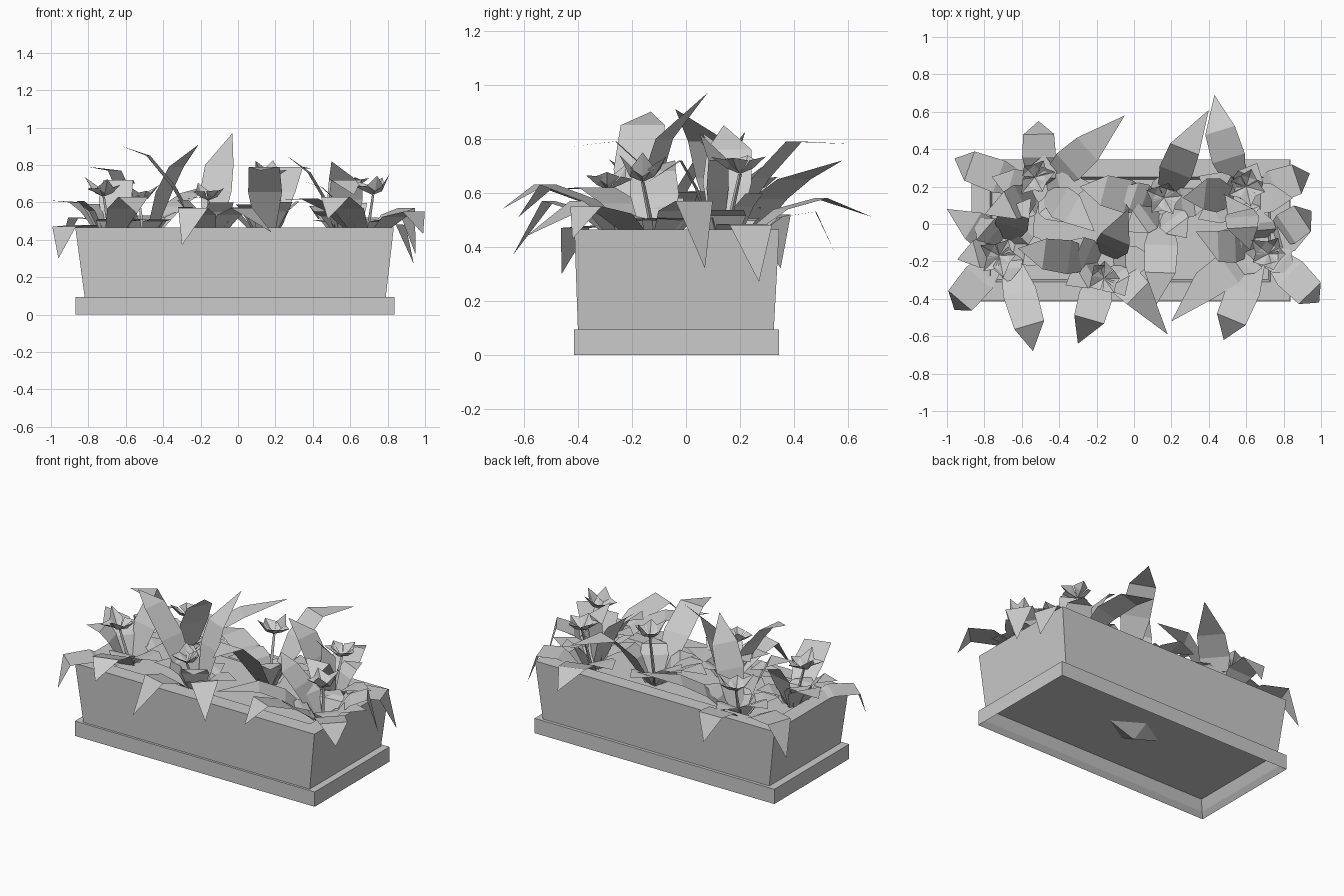
import bpy
import bmesh
import math
import random
from mathutils import Vector

random.seed(4)
default = bpy.data.objects.get("Cube")
if default:
    bpy.data.objects.remove(default, do_unlink=True)

SOIL = 0.42
grey = bpy.data.materials.new("plain_grey")
grey.use_nodes = True
grey.diffuse_color = (0.6, 0.6, 0.6, 1)
grey.node_tree.nodes["Principled BSDF"].inputs["Base Color"].default_value = grey.diffuse_color


def finish(name, bm):
    """Turn a bmesh into a flat-shaded grey object."""
    mesh = bpy.data.meshes.new(name)
    bm.to_mesh(mesh)
    bm.free()
    mesh.materials.append(grey)
    obj = bpy.data.objects.new(name, mesh)
    bpy.context.collection.objects.link(obj)
    return obj


def loft(bm, rings, close_start=False, close_end=False):
    """Skin a sequence of equal rings of points."""
    rows = [[bm.verts.new(p) for p in ring] for ring in rings]
    for low, high in zip(rows, rows[1:]):
        for i in range(len(low)):
            j = (i + 1) % len(low)
            bm.faces.new((low[i], low[j], high[j], high[i]))
    if close_start:
        bm.faces.new(rows[0][::-1])
    if close_end:
        bm.faces.new(rows[-1])


def rectangle(left, right, front, back, z, inset=0.0):
    left, right, front, back = left + inset, right - inset, front + inset, back - inset
    return [(left, front, z), (right, front, z), (right, back, z), (left, back, z)]


def tray_and_box():
    # Tray: a thin-edged foot, hollow underneath
    bm = bmesh.new()
    foot = (-0.87, 0.836, -0.415, 0.345)
    loft(bm, [rectangle(*foot, 0.09, 0.055), rectangle(*foot, 0.03, 0.025),
              rectangle(*foot, 0), rectangle(*foot, 0.095)], True, True)
    finish("tray", bm)

    # Box: flared walls, a flat rim and sunken soil
    bm = bmesh.new()
    hollow = (-0.77, 0.73, -0.31, 0.25)
    loft(bm, [rectangle(-0.82, 0.79, -0.40, 0.325, 0.095),
              rectangle(-0.87, 0.833, -0.413, 0.345, 0.465),
              rectangle(*hollow, 0.465), rectangle(*hollow, SOIL, 0.012)], True)
    finish("planter_box", bm)
    bm = bmesh.new()
    bm.faces.new([bm.verts.new(p) for p in rectangle(*hollow, SOIL, 0.012)])
    finish("soil", bm)

    # Root tip showing through the floor
    bm = bmesh.new()
    bmesh.ops.create_cone(bm, segments=4, radius1=0.01, radius2=0.19, depth=0.06)
    for v in bm.verts:
        v.co.y *= 0.6
        v.co.z += 0.062
    finish("root_tip", bm)


def leaf(bm, base, kink, tip, width):
    """Folded strip: narrow root, wide blade, bent pointed tip."""
    kink, tip = Vector(kink), Vector(tip)
    run = Vector((kink.x - base.x, kink.y - base.y, 0)).normalized()
    root = base + run * 0.03
    side = Vector((-run.y, run.x, 0)) * width / 2
    middle = root.lerp(kink, 0.55) + Vector((0, 0, 0.04))
    pairs = []
    for point, scale in ((root, 0.5), (middle, 1.1), (kink, 1.0)):
        pairs.append((bm.verts.new(point - side * scale), bm.verts.new(point + side * scale)))
    for (a, b), (c, d) in zip(pairs, pairs[1:]):
        bm.faces.new((a, c, d, b))
    bm.faces.new((pairs[-1][0], bm.verts.new(tip), pairs[-1][1]))


def flower(bm, base, centre):
    """Thin leaning stem with a cup of pointed, creased petals."""
    def stem_ring(p, r):
        return [p + Vector((r * math.cos(a), r * math.sin(a), 0))
                for a in (math.tau * k / 3 for k in range(3))]
    loft(bm, [stem_ring(base, 0.012), stem_ring(centre, 0.008)])
    petals = 5
    for k in range(petals):
        angle = math.tau * k / petals + random.uniform(-0.3, 0.3)
        out = Vector((math.cos(angle), math.sin(angle), 0))
        side = Vector((-out.y, out.x, 0)) * 0.045
        reach = random.uniform(0.08, 0.12)
        heart = bm.verts.new(centre)
        crease = bm.verts.new(centre + out * 0.05 + Vector((0, 0, 0.02)))
        end = bm.verts.new(centre + out * reach + Vector((0, 0, random.uniform(0.04, 0.11))))
        for s in (side, -side):
            edge = bm.verts.new(centre + out * 0.05 + s + Vector((0, 0, 0.05)))
            bm.faces.new((heart, crease, edge))
            bm.faces.new((crease, end, edge))


def plant(name, x, y, bloom, leaves):
    """One plant; leaf kinks and tips are given in hundredths."""
    base = Vector((x * 0.95, y * 0.7, SOIL - 0.02))
    bm = bmesh.new()
    for kink, tip in leaves:
        leaf(bm, base, Vector(kink) / 100, Vector(tip) / 100, 0.165)
    # Low filler leaves around the crown
    turn = random.uniform(0, math.tau)
    for k in range(5):
        a = turn + math.tau * k / 5
        out = Vector((math.cos(a), math.sin(a) * 0.7, 0))
        rise = Vector((0, 0, random.uniform(0.1, 0.22)))
        leaf(bm, base, base + out * 0.17 + rise, base + out * 0.28 + rise, 0.15)
    finish(name + "_leaves", bm)
    bm = bmesh.new()
    flower(bm, base, Vector((x, y, bloom)))
    finish(name + "_flower", bm)


tray_and_box()

plant("back_left", -0.53, 0.25, 0.6, [
    ((-88, 31, 52), (-96, 35, 32)),
    ((-51, 48, 53), (-51, 55, 38)),
    ((-25, 40, 65), (-5, 58, 72)),
    ((-33, 8, 79), (-21, -4, 91)),
    ((-66, 10, 77), (-80, 5, 79))])
plant("back_middle", 0.16, 0.14, 0.72, [
    ((27, 40, 79), (40, 61, 78)),
    ((14, -26, 79), (12, -43, 77)),
    ((-16, 18, 63), (-29, 20, 62))])
plant("back_right", 0.6, 0.2, 0.67, [
    ((46, 50, 58), (43, 69, 51)),
    ((87, 24, 48), (94, 27, 27)),
    ((38, 16, 76), (26, 14, 85)),
    ((58, -2, 72), (62, -14, 64)),
    ((56, 12, 72), (50, 5, 82))])
plant("front_left", -0.72, -0.17, 0.63, [
    ((-93, -41, 47), (-96, -46, 30)),
    ((-86, -1, 60), (-100, 8, 61)),
    ((-56, -54, 63), (-54, -68, 54)),
    ((-64, 5, 72), (-55, 14, 70))])
plant("front_middle", -0.16, -0.29, 0.61, [
    ((-24, -51, 57), (-30, -64, 37)),
    ((2, -37, 57), (18, -59, 44)),
    ((-48, -16, 85), (-62, -13, 90)),
    ((-10, -8, 80), (-3, 8, 97))])
plant("front_right", 0.72, -0.16, 0.64, [
    ((94, -37, 55), (99, -42, 43)),
    ((90, 3, 57), (95, 7, 32)),
    ((52, -51, 63), (48, -62, 51)),
    ((38, -33, 62), (20, -52, 61)),
    ((45, -12, 68), (33, -4, 72))])
